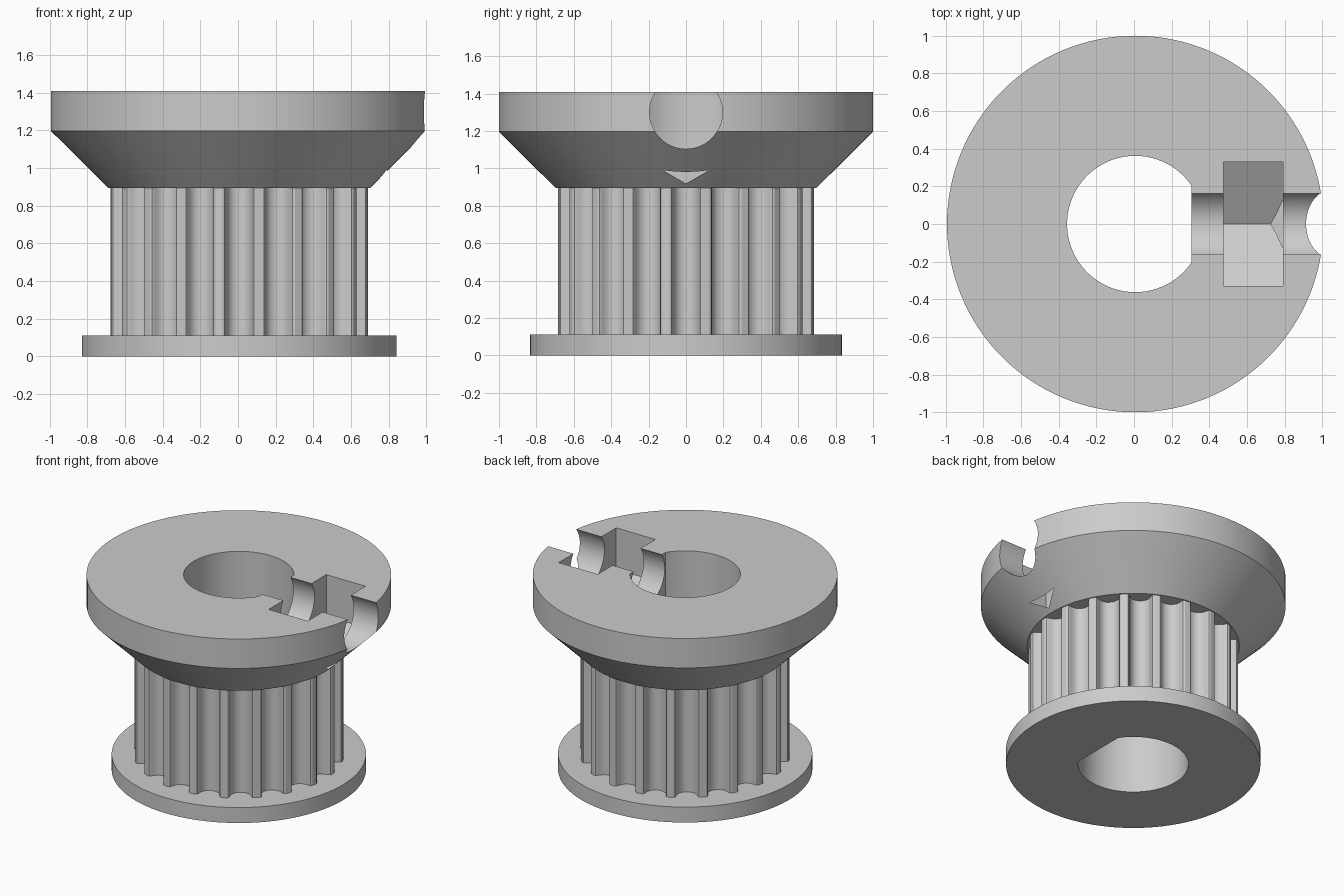
import bpy, bmesh, math
from mathutils import Matrix, Vector

if "Cube" in bpy.data.objects:
    bpy.data.objects.remove(bpy.data.objects["Cube"], do_unlink=True)

TEETH = 20
CORE_R = 0.69
OFFSET_X = 0.0066  # the screw slot trims one side, so the axis sits slightly off centre

grey = bpy.data.materials.new("plain grey")
grey.use_nodes = True
grey.diffuse_color = (0.6, 0.6, 0.6, 1)
grey.node_tree.nodes["Principled BSDF"].inputs["Base Color"].default_value = (0.6, 0.6, 0.6, 1)


def make_object(name, bm):
    bmesh.ops.recalc_face_normals(bm, faces=bm.faces)
    mesh = bpy.data.meshes.new(name)
    bm.to_mesh(mesh)
    bm.free()
    mesh.materials.append(grey)
    obj = bpy.data.objects.new(name, mesh)
    bpy.context.collection.objects.link(obj)
    return obj


def prism(name, outline, z0, z1):
    """Extrude a flat outline from z0 to z1."""
    bm = bmesh.new()
    face = bm.faces.new([bm.verts.new((x, y, z0)) for x, y in outline])
    moved = bmesh.ops.extrude_face_region(bm, geom=[face])["geom"]
    bmesh.ops.translate(bm, vec=(0, 0, z1 - z0),
                        verts=[v for v in moved if isinstance(v, bmesh.types.BMVert)])
    return make_object(name, bm)


def lathe(name, rings, segments=128):
    """Stack circles given as (radius, height) into a closed solid."""
    bm = bmesh.new()
    loops = [[bm.verts.new((r * math.cos(a), r * math.sin(a), z))
              for a in (2 * math.pi * i / segments for i in range(segments))]
             for r, z in rings]
    for low, high in zip(loops, loops[1:]):
        for i in range(segments):
            j = (i + 1) % segments
            bm.faces.new((low[i], low[j], high[j], high[i]))
    bm.faces.new(loops[0])
    bm.faces.new(loops[-1])
    return make_object(name, bm)


def ngon(radius, sides, start=0.0):
    return [(radius * math.cos(start + 2 * math.pi * i / sides),
             radius * math.sin(start + 2 * math.pi * i / sides)) for i in range(sides)]


def along_x(obj, height):
    """Lay an upright prism along +x at the given height."""
    obj.data.transform(Matrix.Translation((0, 0, height)) @ Matrix.Rotation(math.pi / 2, 4, 'Y'))
    return obj


def combine(target, tool, operation):
    mod = target.modifiers.new(tool.name, 'BOOLEAN')
    mod.object = tool
    mod.operation = operation
    mod.solver = 'EXACT'
    bpy.context.view_layer.objects.active = target
    bpy.ops.object.modifier_apply(modifier=mod.name)
    bpy.data.objects.remove(tool, do_unlink=True)


# Toothed core: one belt groove repeated around the axis
half_groove = [(0.089, 0), (0.078, 0.005), (0.0725, 0.015), (0.07, 0.027), (0.066, 0.039),
               (0.061, 0.05), (0.0545, 0.061), (0.043, 0.072), (0.03, 0.08), (0.0155, 0.0845)]
groove = ([(-w, d) for w, d in half_groove] + [(0, 0.086)]
          + [(w, d) for w, d in reversed(half_groove)])
mouth = math.sqrt(CORE_R ** 2 - half_groove[0][0] ** 2)
outline = []
for tooth in range(TEETH):
    turn = Matrix.Rotation(2 * math.pi * tooth / TEETH, 2)
    outline += [turn @ Vector((mouth - d, w)) for w, d in groove]
pulley = prism("toothed_pulley", outline, 0.05, 1.0)

# Flat retaining flange and flared hub
combine(pulley, lathe("lower_flange", [(0.835, 0), (0.835, 0.112)]), 'UNION')
combine(pulley, lathe("flared_hub", [(0.697, 0.895), (1, 1.197), (1, 1.41)]), 'UNION')

# D-shaped shaft bore
flat = math.acos(0.30 / 0.362)
steps = 80
bore = [(0.362 * math.cos(a), 0.362 * math.sin(a)) for a in
        (flat + (2 * math.pi - 2 * flat) * i / steps for i in range(steps + 1))]
combine(pulley, prism("shaft_bore", bore, -0.2, 1.7), 'DIFFERENCE')

# Grub screw channel and hexagonal nut trap, both open at the top
combine(pulley, along_x(prism("screw_channel", ngon(0.195, 64), 0.1, 1.2), 1.30), 'DIFFERENCE')
combine(pulley, along_x(prism("nut_trap", ngon(0.381, 6), 0.47, 0.784), 1.30), 'DIFFERENCE')

pulley.data.transform(Matrix.Translation((OFFSET_X, 0, 0)))
bpy.ops.object.select_all(action='DESELECT')
pulley.select_set(True)
bpy.context.view_layer.objects.active = pulley
bpy.ops.object.shade_smooth_by_angle(angle=math.radians(30))
